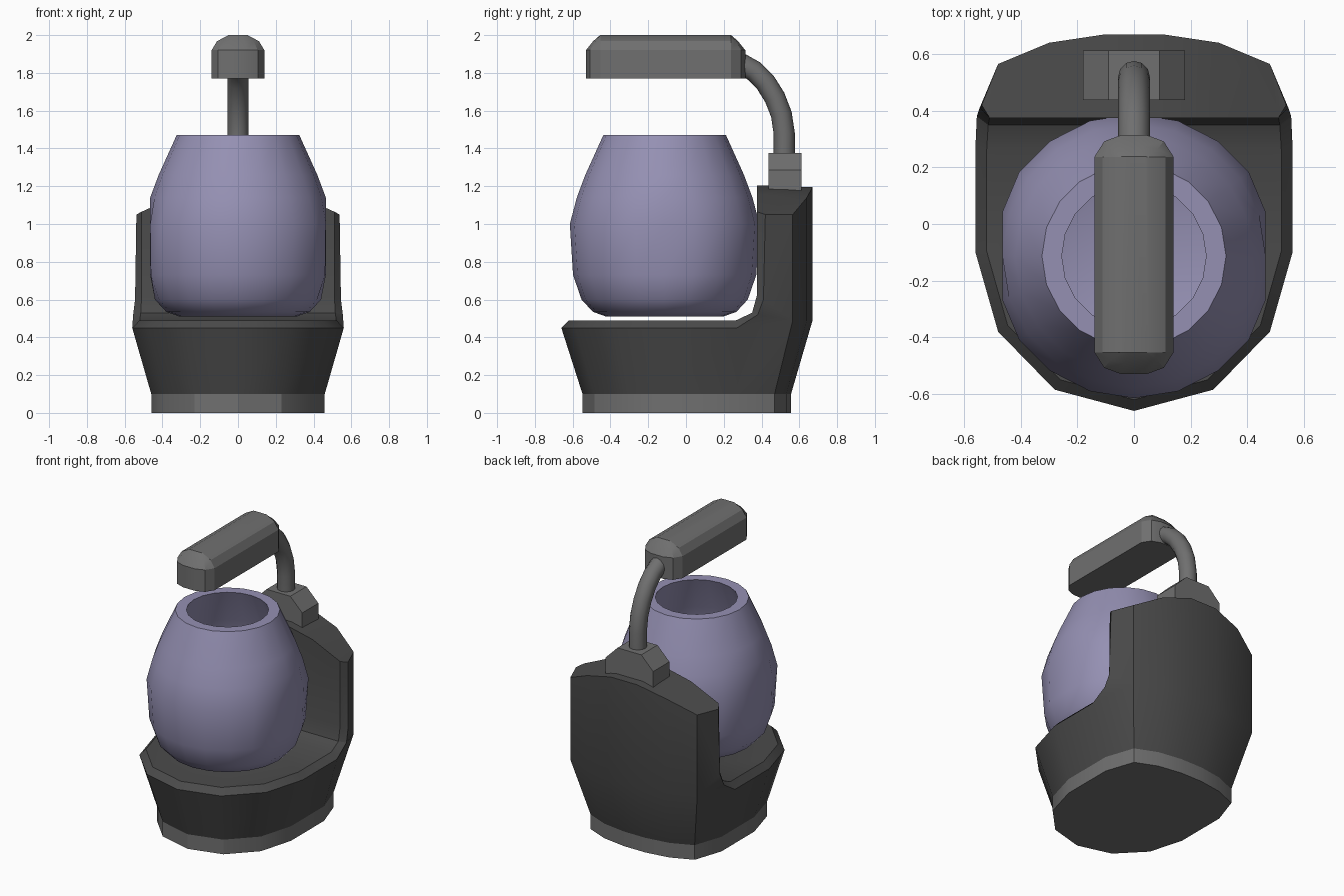
import bpy, bmesh, math

if "Cube" in bpy.data.objects:
    bpy.data.objects.remove(bpy.data.objects["Cube"])


def material(name, rgb):
    m = bpy.data.materials.new(name)
    m.diffuse_color = (*rgb, 1)
    m.use_nodes = True
    m.node_tree.nodes["Principled BSDF"].inputs["Base Color"].default_value = m.diffuse_color
    return m


DARK = material("dark_grey", (0.07, 0.07, 0.07))
MID = material("mid_grey", (0.16, 0.16, 0.16))
LILAC = material("lilac", (0.30, 0.28, 0.45))


def build(name, verts, faces, mat, mirror=False, angle=30):
    me = bpy.data.meshes.new(name)
    me.from_pydata(verts, [], faces)
    bm = bmesh.new()
    bm.from_mesh(me)
    if mirror:
        bmesh.ops.mirror(bm, geom=bm.verts[:] + bm.edges[:] + bm.faces[:], axis='X', merge_dist=0)
    bmesh.ops.remove_doubles(bm, verts=bm.verts, dist=0.0005)
    if mirror:
        # clear the flat seam lines down the middle
        seam = [e for e in bm.edges if len(e.link_faces) == 2
                and all(abs(v.co.x) < 1e-4 for v in e.verts)
                and e.calc_face_angle(1) < 0.01]
        bmesh.ops.dissolve_edges(bm, edges=seam, use_verts=True)
    bmesh.ops.recalc_face_normals(bm, faces=bm.faces)
    bm.to_mesh(me)
    bm.free()
    me.materials.append(mat)
    ob = bpy.data.objects.new(name, me)
    bpy.context.collection.objects.link(ob)
    bpy.ops.object.select_all(action='DESELECT')
    ob.select_set(True)
    bpy.context.view_layer.objects.active = ob
    bpy.ops.object.shade_smooth_by_angle(angle=math.radians(angle))
    return ob


def loft(name, rings, mat, **kw):
    n = len(rings[0])
    faces = [(r * n + i, r * n + (i + 1) % n, (r + 1) * n + (i + 1) % n, (r + 1) * n + i)
             for r in range(len(rings) - 1) for i in range(n)]
    faces += [tuple(range(n)), tuple(range((len(rings) - 1) * n, len(rings) * n))]
    return build(name, [v for r in rings for v in r], faces, mat, **kw)


# Plan outline of the right half, front to back
half = [(0, -.66), (.28, -.585), (.48, -.38), (.56, -.10), (.56, .33),
        (.48, .565), (.30, .64), (.10, .67), (0, .67)]
low = [(x * .82, y * .83) for x, y in half]
full = low + [(-x, y) for x, y in low[-2:0:-1]]

# Foot
loft("foot", [[(x, y, z) for x, y in full] for z in (0, .10)], MID)

# Body: tray with a tall back wall, right half then mirrored
V = {}
for i, (x, y) in enumerate(low):
    V["b%d" % i] = (x, y, .10)
for i, (x, y) in enumerate(half[:4]):
    V["r%d" % i] = (x, y, .45)
    V["f%d" % i] = (x * .93, y * .94, .49)
V.update(r4=(.56, .27, .45), r5=(.555, .38, .52), r6=(.545, .41, .60), r7=(.538, .42, 1.05),
         f4=(.52, .265, .49), f5=(.515, .35, .53), f6=(.51, .375, .62), f7=(.51, .375, 1.065),
         f8=(.30, .375, 1.16), f9=(.10, .375, 1.205), f10=(0, .375, 1.205))
for i, z in zip(range(5, 9), (1.05, 1.14, 1.195, 1.195)):
    V["k%d" % i] = (*half[i], .49)
    V["t%d" % i] = (*half[i], z)
V.update(c4=(0, .265, .49), c5=(0, .35, .53), c6=(0, .375, .62))
F = ["b%d b%d r%d r%d" % (i, i + 1, i + 1, i) for i in range(4)]
F += ["r%d r%d f%d f%d" % (i, i + 1, i + 1, i) for i in range(7)]
F += ["b%d b%d k%d k%d" % (i, i + 1, i + 1, i) for i in range(5, 8)]
F += ["k%d k%d t%d t%d" % (i, i + 1, i + 1, i) for i in range(5, 8)]
F += ["f%d f%d t%d t%d" % (i, i + 1, i - 1, i - 2) for i in range(7, 10)]
F += ["b4 b5 k5 r4", "r4 k5 r5", "r5 k5 r6", "r6 k5 t5 r7", "r7 t5 f7",
      "f0 f1 f2 f3 f4 c4", "f4 f5 c5 c4", "f5 f6 c6 c5", "f6 f7 f8 f9 f10 c6",
      "b0 b1 b2 b3 b4 b5 b6 b7 b8"]
keys = list(V)
build("body", list(V.values()), [[keys.index(k) for k in f.split()] for f in F], DARK, mirror=True)

# Pot: lathed hollow shell with flattened left and right sides
profile = [(.31, .51), (.38, .535), (.44, .60), (.485, .73), (.502, 1.0), (.465, 1.14),
           (.42, 1.26), (.325, 1.47), (.255, 1.47), (.35, 1.24), (.42, 1.0),
           (.40, .75), (.34, .63), (.24, .59)]
N = 20
rings = []
for r, z in profile:
    ring = [(r * math.cos(a), r * math.sin(a) - .113, z)
            for a in (2 * math.pi * i / N for i in range(N))]
    rings.append([(max(-.465, min(.465, x)), y, z) for x, y, z in ring])
loft("pot", rings, LILAC, angle=35)

# Collar at the foot of the pipe
section = [(-.18, 1.10), (.18, 1.10), (.18, 1.285), (.09, 1.375), (-.09, 1.375), (-.18, 1.285)]
loft("pipe_collar", [[(x, y, z) for x, z in section] for y in (.437, .612)], MID)

# Bent pipe
path = [(.52, 1.30), (.52, 1.48), (.505, 1.58), (.47, 1.67), (.42, 1.75), (.36, 1.81), (.27, 1.86)]
rings = []
for i, (y, z) in enumerate(path):
    (y0, z0), (y1, z1) = path[max(i - 1, 0)], path[min(i + 1, len(path) - 1)]
    L = math.hypot(y1 - y0, z1 - z0)
    ny, nz = (z1 - z0) / L, -(y1 - y0) / L
    rings.append([(.056 * math.cos(a), y + .056 * ny * math.sin(a), z + .056 * nz * math.sin(a))
                  for a in (2 * math.pi * k / 12 for k in range(12))])
loft("pipe", rings, MID, angle=40)

# Overhead head: rounded bar with domed top and chamfered ends
end = [(.14, 0), (.105, .055), (.045, .077), (-.045, .077), (-.105, .055), (-.14, 0)]
rings = []
for z, sx, sy in ((1.77, 1, 1), (1.92, 1, 1), (1.968, .79, .5), (2.0, .36, 0.02)):
    rings.append([(x * sx, .237 + y * sy, z) for x, y in end]
                 + [(-x * sx, -.453 - y * sy, z) for x, y in end])
loft("head", rings, MID)
